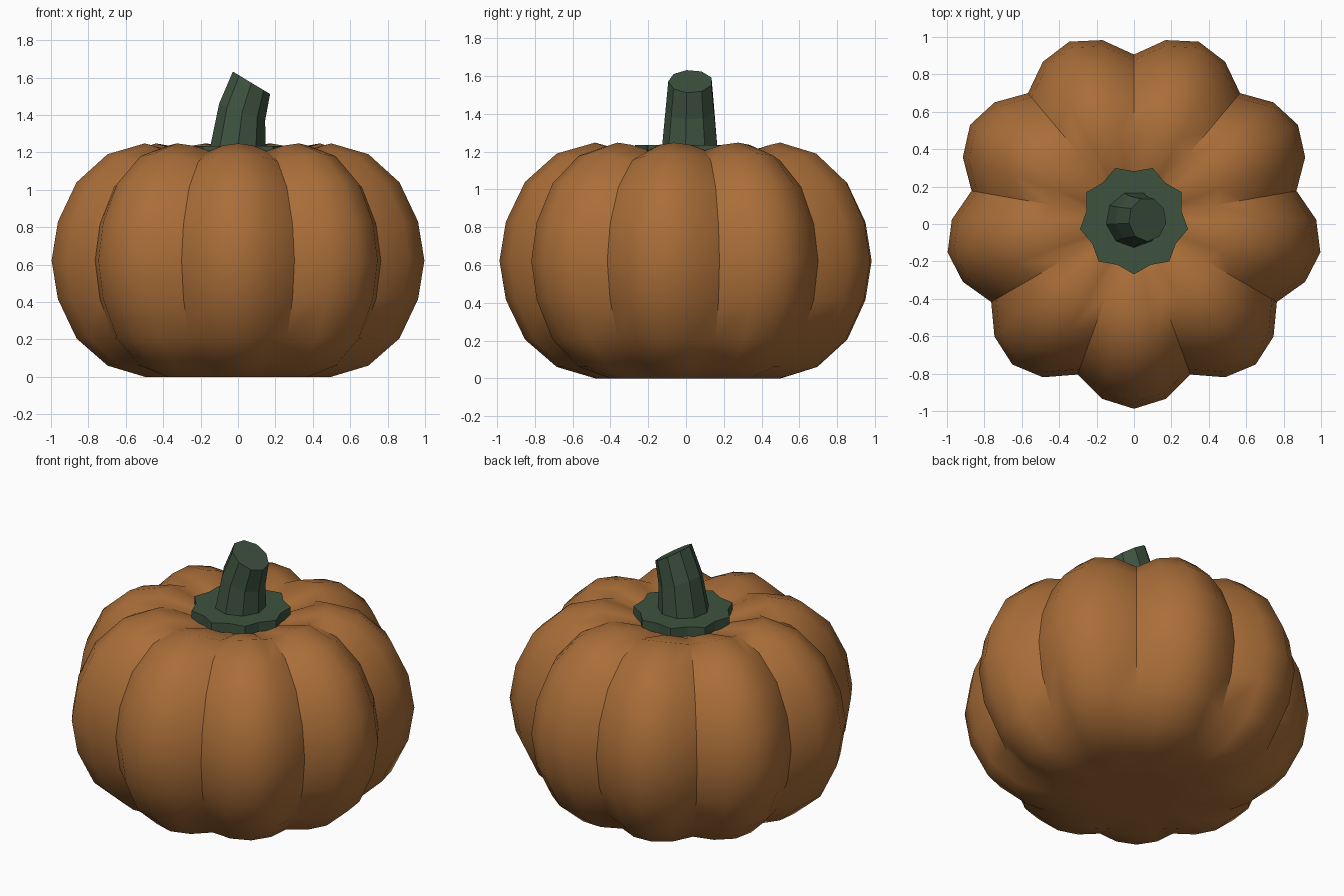
import bpy, bmesh, math
from mathutils import Vector

if "Cube" in bpy.data.objects:
    bpy.data.objects.remove(bpy.data.objects["Cube"])

CY = 0.024           # lobed body: nine lobes put the axis slightly behind centre
LOBES = 9


def material(name, rgb):
    m = bpy.data.materials.new(name)
    m.diffuse_color = (*rgb, 1)
    m.use_nodes = True
    m.node_tree.nodes["Principled BSDF"].inputs["Base Color"].default_value = m.diffuse_color
    return m


def loft(name, rings, mat, smooth=None):
    """Skin closed rings of points (bottom to top) and cap both ends."""
    bm = bmesh.new()
    vs = [[bm.verts.new(p) for p in r] for r in rings]
    n = len(vs[0])
    for a, b in zip(vs, vs[1:]):
        for i in range(n):
            j = (i + 1) % n
            bm.faces.new((a[i], a[j], b[j], b[i]))
    bm.faces.new(vs[0][::-1])
    bm.faces.new(vs[-1])
    bmesh.ops.recalc_face_normals(bm, faces=bm.faces)
    me = bpy.data.meshes.new(name)
    bm.to_mesh(me)
    bm.free()
    me.materials.append(mat)
    ob = bpy.data.objects.new(name, me)
    bpy.context.collection.objects.link(ob)
    if smooth:
        bpy.ops.object.select_all(action='DESELECT')
        ob.select_set(True)
        bpy.context.view_layer.objects.active = ob
        bpy.ops.object.shade_smooth_by_angle(angle=math.radians(smooth))
    return ob


orange = material("pumpkin orange", (0.40, 0.155, 0.04))
green = material("stem green", (0.048, 0.085, 0.05))

# Pumpkin body: (radius, height) profile, flat below and dimpled on top
profile = [(0.26, 0), (0.5, 0), (0.7, 0.06), (0.866, 0.205), (0.966, 0.415),
           (1.0, 0.622), (0.966, 0.83), (0.866, 1.04), (0.7, 1.19),
           (0.5, 1.248), (0.27, 1.185), (0.08, 1.12)]
rings = []
for r, z in profile:
    ring = []
    for i in range(LOBES * 4):
        a = math.radians(90 + 10 * i)
        lobe = abs(math.sin(math.pi * i / 4))      # 0 in groove, 1 on crest
        k = 0.882 + 0.13 * lobe
        h = z - 0.04 * (1 - lobe) * max(0, (z - 0.622) / 0.622)
        ring.append((r * k * math.cos(a), CY + r * k * math.sin(a), h))
    rings.append(ring)
loft("pumpkin_body", rings, orange, 40)

# Star-shaped collar under the stem
rings = []
for z in (1.175, 1.235):
    rings.append([((0.293 if i % 2 else 0.258) * math.cos(math.radians(90 + 20 * i)),
                   CY + (0.293 if i % 2 else 0.258) * math.sin(math.radians(90 + 20 * i)), z)
                  for i in range(18)])
loft("stem_collar", rings, green)

# Bent nine-sided stem: (centre x, centre z, radius, tilt in degrees)
rings = []
for x, z, r, tilt in [(0, 1.2, 0.155, 0), (0, 1.235, 0.15, 0),
                      (0.022, 1.415, 0.133, 20), (0.072, 1.572, 0.118, 31)]:
    t = math.radians(tilt)
    ring = []
    for i in range(9):
        a = math.radians(-90 + 40 * i)
        c, s = r * math.cos(a), r * math.sin(a)
        ring.append(Vector((x + c * math.cos(t), CY + s, z - c * math.sin(t))))
    rings.append(ring)
loft("stem", rings, green)
